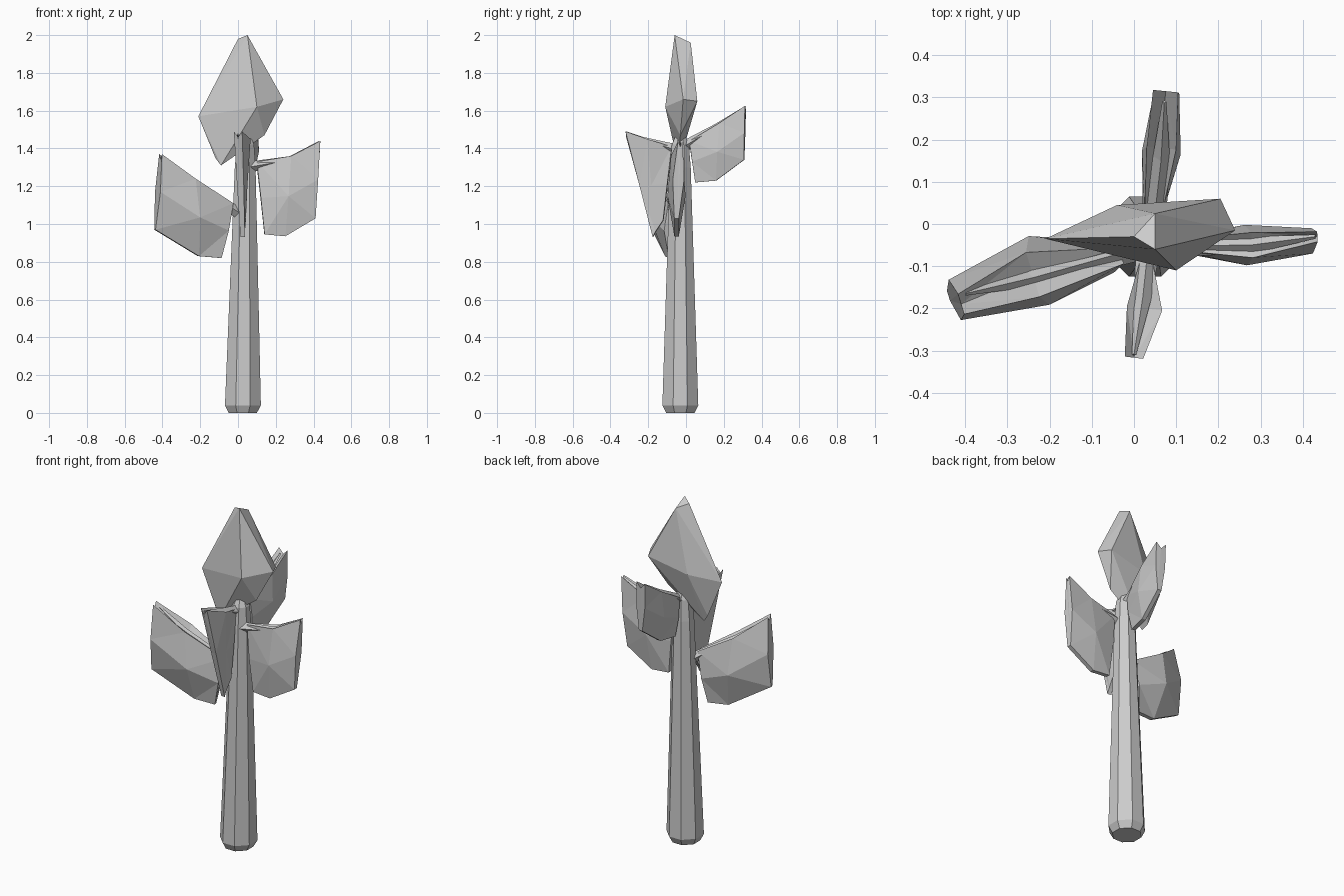
import bpy, bmesh
from mathutils import Vector

if "Cube" in bpy.data.objects:
    bpy.data.objects.remove(bpy.data.objects["Cube"])


def finish(bm, name):
    bmesh.ops.recalc_face_normals(bm, faces=bm.faces)
    me = bpy.data.meshes.new(name)
    bm.to_mesh(me)
    bm.free()
    ob = bpy.data.objects.new(name, me)
    bpy.context.collection.objects.link(ob)


def loft(name, rings):
    bm = bmesh.new()
    loops = [[bm.verts.new(p) for p in r] for r in rings]
    n = len(loops[0])
    for a, b in zip(loops, loops[1:]):
        for i in range(n):
            j = (i + 1) % n
            bm.faces.new((a[i], a[j], b[j], b[i]))
    bm.faces.new(loops[0])
    bm.faces.new(loops[-1])
    bmesh.ops.triangulate(bm, faces=bm.faces[:])
    finish(bm, name)


def hull(name, pts):
    bm = bmesh.new()
    bmesh.ops.convex_hull(bm, input=[bm.verts.new(p) for p in pts])
    finish(bm, name)


def foliage(name, sections):
    """Section: top centre, bottom centre, top half width, middle half width."""
    axis = Vector(sections[-1][0]) - Vector(sections[0][0])
    side = Vector((-axis.y, axis.x, 0)).normalized()
    rings = []
    for top, bot, wt, wm in sections:
        t, b = Vector(top), Vector(bot)
        m = t.lerp(b, 0.5)
        rings.append([t + side * wt, t - Vector((0, 0, 0.03)), t - side * wt,
                      m - side * wm, b - side * 0.012, b + side * 0.012, m + side * wm])
    loft(name, rings)


def branch(name, path, radii):
    pts = [Vector(p) for p in path]
    axis = (pts[-1] - pts[0]).normalized()
    u = axis.cross(Vector((0, 0, 1))).normalized()
    v = axis.cross(u)
    shape = [(1, 0), (0, 1), (-1, 0), (0, -1)]
    loft(name, [[p + (u * a + v * b) * r for a, b in shape] for p, r in zip(pts, radii)])


# Tapered eight-sided trunk
octagon = [(1, .4), (.4, 1), (-.4, 1), (-1, .4), (-1, -.4), (-.4, -1), (.4, -1), (1, -.4)]
trunk = [(.025, -.03, 0, .075), (.026, -.03, .04, .095), (.038, -.03, 1.3, .055),
         (.04, -.03, 1.42, .045), (.04, -.03, 1.48, .02)]
loft("trunk", [[(x + a * r, y + b * r, z) for a, b in octagon] for x, y, z, r in trunk])

# Faceted crown
hull("crown", [(.05, -.06, 2), (0, -.03, 1.98), (.05, .025, 1.96), (.10, -.11, 1.62),
               (.24, -.015, 1.66), (.205, .06, 1.65), (-.21, -.035, 1.57),
               (-.04, .045, 1.6), (.14, -.03, 1.47), (-.09, -.04, 1.31), (-.12, -.03, 1.35)])

# Hanging foliage clumps, from trunk outwards
foliage("left_foliage", [
    ((-.03, -.075, 1.11), (-.09, -.08, .82), .02, .04),
    ((-.24, -.12, 1.24), (-.21, -.10, .83), .055, .085),
    ((-.41, -.19, 1.37), (-.44, -.17, .97), .025, .05)])
foliage("right_foliage", [
    ((.10, -.05, 1.33), (.14, -.05, .945), .012, .02),
    ((.28, -.05, 1.36), (.25, -.05, .935), .03, .048),
    ((.435, -.03, 1.44), (.41, -.05, 1.03), .012, .03)])
foliage("front_foliage", [
    ((.03, -.075, 1.41), (.03, -.12, 1.02), .012, .015),
    ((.025, -.20, 1.45), (.025, -.16, .96), .042, .025),
    ((0, -.317, 1.49), (.025, -.175, .93), .022, .018)])
foliage("back_foliage", [
    ((.045, .02, 1.44), (.045, .05, 1.22), .02, .025),
    ((.065, .18, 1.535), (.065, .16, 1.23), .035, .046),
    ((.075, .315, 1.625), (.08, .308, 1.34), .03, .03)])

# Thin branches resting in the foliage grooves
radii = (.03, .02, .005)
branch("left_branch", [(0, -.06, 1.06), (-.25, -.13, 1.22), (-.40, -.165, 1.345)], radii)
branch("right_branch", [(.05, -.05, 1.30), (.28, -.05, 1.34), (.43, -.03, 1.435)], radii)
branch("front_branch", [(.035, -.04, 1.39), (.02, -.18, 1.43), (0, -.31, 1.475)], radii)
branch("back_branch", [(.045, -.01, 1.41), (.065, .16, 1.51), (.072, .29, 1.605)], radii)
